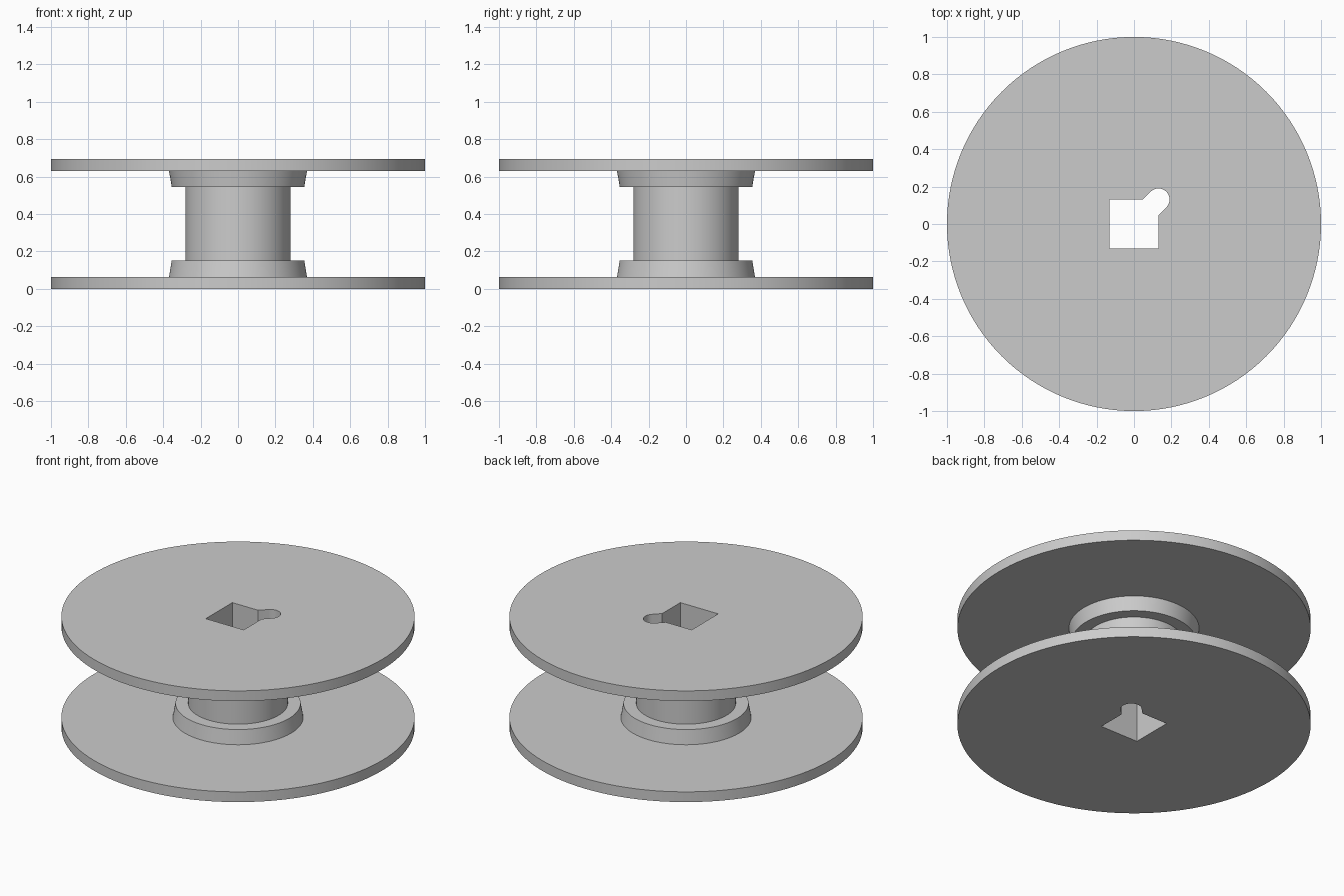
import bpy, bmesh, math

if "Cube" in bpy.data.objects:
    bpy.data.objects.remove(bpy.data.objects["Cube"], do_unlink=True)

SEGMENTS = 128
HEIGHT = 0.695

grey = bpy.data.materials.new("light grey plastic")
grey.use_nodes = True
colour = (0.6, 0.6, 0.6, 1)
grey.diffuse_color = colour
grey.node_tree.nodes["Principled BSDF"].inputs["Base Color"].default_value = colour


def add_object(name, bm):
    bmesh.ops.recalc_face_normals(bm, faces=bm.faces)
    mesh = bpy.data.meshes.new(name)
    bm.to_mesh(mesh)
    bm.free()
    mesh.materials.append(grey)
    obj = bpy.data.objects.new(name, mesh)
    bpy.context.collection.objects.link(obj)
    return obj


def lathe(name, profile):
    """Closed solid turned around z from (radius, height) points."""
    bm = bmesh.new()
    rings = [[bm.verts.new((r * math.cos(a), r * math.sin(a), z))
              for a in (math.tau * i / SEGMENTS for i in range(SEGMENTS))]
             for r, z in profile]
    for low, high in zip(rings, rings[1:]):
        for i in range(SEGMENTS):
            j = (i + 1) % SEGMENTS
            bm.faces.new((low[i], low[j], high[j], high[i]))
    bm.faces.new(rings[0])
    bm.faces.new(rings[-1])
    return add_object(name, bm)


def prism(name, outline, z0, z1):
    bm = bmesh.new()
    face = bm.faces.new([bm.verts.new((x, y, z0)) for x, y in outline])
    top = bmesh.ops.extrude_face_region(bm, geom=[face])["geom"]
    verts = [v for v in top if isinstance(v, bmesh.types.BMVert)]
    bmesh.ops.translate(bm, verts=verts, vec=(0, 0, z1 - z0))
    return add_object(name, bm)


# Spool: flange, tapered collar and core, mirrored about mid height
lower = [(1.0, 0), (1.0, 0.064), (0.369, 0.064), (0.354, 0.152), (0.282, 0.152)]
upper = [(r, HEIGHT - z) for r, z in reversed(lower)]
spool = lathe("spool", lower + upper)

# Through hole: square with a round-ended key slot at one corner
h, r = 0.131, 0.059
notch = h - math.sqrt(2) * r
arc = [(h + r * math.cos(a), h + r * math.sin(a))
       for a in (math.radians(-45 + 180 * i / 24) for i in range(25))]
outline = [(-h, -h), (h, -h), (h, notch)] + arc + [(notch, h), (-h, h)]
cutter = prism("hole_cutter", outline, -0.1, HEIGHT + 0.1)

cut = spool.modifiers.new("keyed hole", "BOOLEAN")
cut.operation = "DIFFERENCE"
cut.solver = "EXACT"
cut.object = cutter
bpy.context.view_layer.objects.active = spool
bpy.ops.object.select_all(action="DESELECT")
spool.select_set(True)
bpy.ops.object.modifier_apply(modifier=cut.name)
bpy.data.objects.remove(cutter, do_unlink=True)

# Smooth the round walls, keep the rims sharp
bpy.ops.object.shade_smooth_by_angle(angle=math.radians(30))
